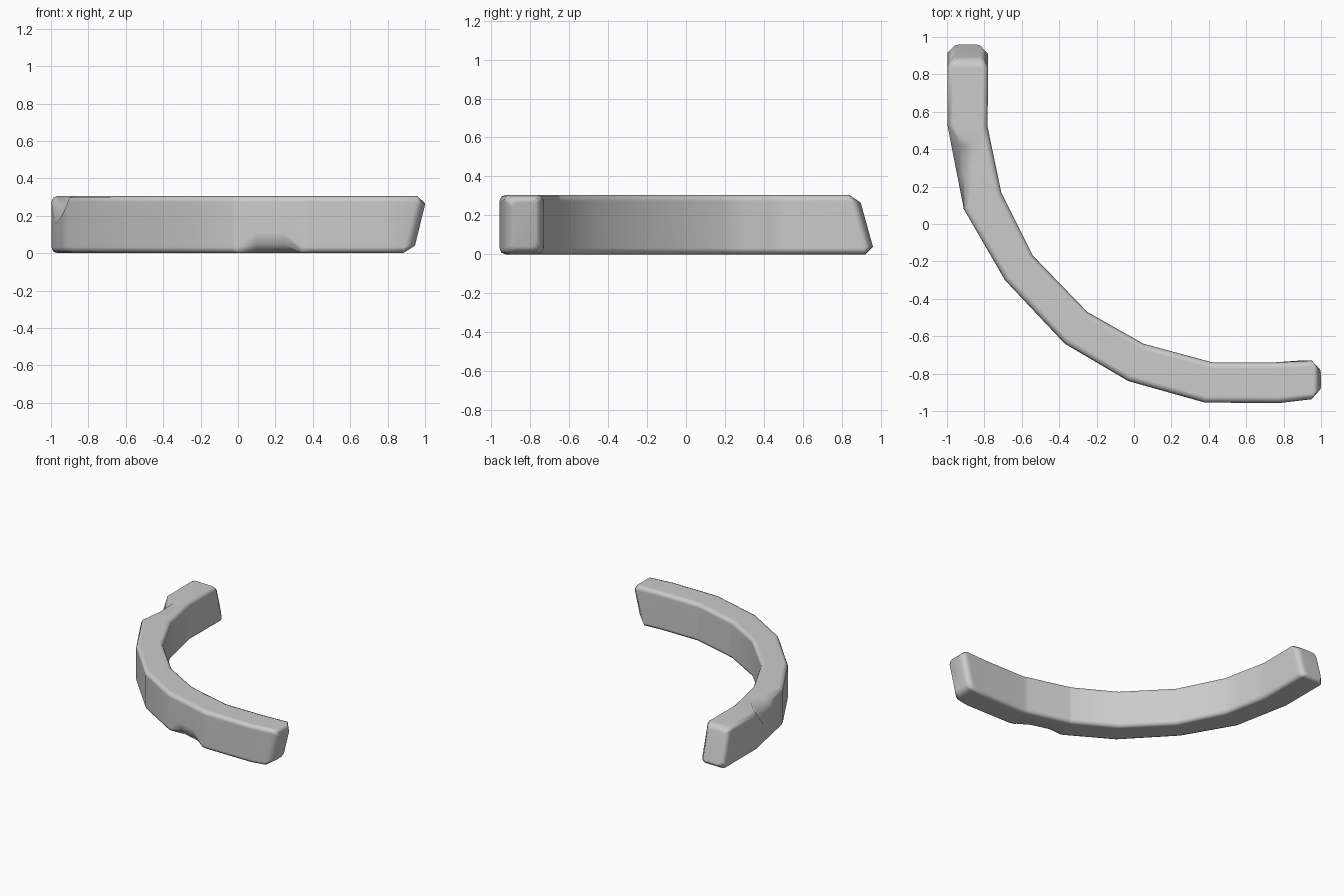
import bpy, bmesh
from mathutils import Vector

if "Cube" in bpy.data.objects:
    bpy.data.objects.remove(bpy.data.objects["Cube"])

H, R = 0.306, 0.032          # bar height, edge rounding
NONE = (R, R, 0.29)          # inward cut, vertical cut, mid-point factor


def section(outer, inner, top=NONE, bottom=NONE, inset=0.0, shear=(0, 0)):
    """Rounded rectangle between outer and inner plan points, with optional chipped outer corners."""
    o, i = Vector(outer), Vector(inner)
    d = (i - o).normalized()
    w = (i - o).length
    pts = []
    # corner order: outer bottom, inner bottom, inner top, outer top
    for side, up, (cu, cz, k), flip in ((0, 0, bottom, 0), (1, 0, NONE, 1), (1, 1, NONE, 0), (0, 1, top, 1)):
        arc = [(0, cz), (cu * k, cz * k), (cu, 0)]
        for u, z in (arc[::-1] if flip else arc):
            u = inset + u * (1 - inset * 4)
            z = inset + z * (1 - inset * 4)
            u = w - u if side else u
            z = H - z if up else z
            p = o + d * u + Vector(shear) * (z / H - 0.5)
            pts.append((p.x, p.y, z))
    return pts


def lerp(a, b, t):
    return tuple(x + (y - x) * t for x, y in zip(a, b))


# Plan corners of the bend: (outer, inner)
bend = [((-0.998, 0.53), (-0.783, 0.52)), ((-0.91, 0.08), (-0.71, 0.17)),
        ((-0.69, -0.30), (-0.54, -0.17)), ((-0.37, -0.64), (-0.25, -0.47)),
        ((-0.03, -0.84), (0.05, -0.64)), ((0.38, -0.955), (0.42, -0.74))]


def between(k, t, **kw):
    return section(lerp(bend[k][0], bend[k + 1][0], t), lerp(bend[k][1], bend[k + 1][1], t), **kw)


top_chip = (0.105, 0.15, 0.47)
low_chip = (0.06, 0.11, 0.4)
s1, s2 = (0, -0.085), (0.075, 0)     # slanted ends

rings = [
    # back end
    section((-1.0, 0.928), (-0.78, 0.928), inset=0.04, shear=s1),
    section((-0.998, 0.88), (-0.78, 0.875), shear=s1),
    section(*bend[0]),
    # chip in the upper outer edge
    between(0, 0.25, top=top_chip),
    between(0, 0.62, top=(0.08, 0.11, 0.47)),
    section(*bend[1]), section(*bend[2]), section(*bend[3]), section(*bend[4]),
    # chip in the lower outer edge
    between(4, 0.06),
    between(4, 0.3, bottom=low_chip),
    between(4, 0.66, bottom=low_chip),
    between(4, 0.9),
    section(*bend[5]),
    # front end
    section((0.78, -0.957), (0.75, -0.74)),
    section((0.92, -0.937), (0.92, -0.73), shear=s2),
    section((0.975, -0.925), (0.97, -0.735), inset=0.04, shear=s2),
]

bm = bmesh.new()
loops = [[bm.verts.new(p) for p in ring] for ring in rings]
n = len(loops[0])
for a, b in zip(loops, loops[1:]):
    for j in range(n):
        bm.faces.new((a[j], a[(j + 1) % n], b[(j + 1) % n], b[j]))
bm.faces.new(loops[0])
bm.faces.new(loops[-1])
bmesh.ops.recalc_face_normals(bm, faces=bm.faces)
for f in bm.faces:
    f.smooth = True

mesh = bpy.data.meshes.new("curved_stone_bar")
bm.to_mesh(mesh)
bm.free()
bar = bpy.data.objects.new("curved_stone_bar", mesh)
bpy.context.collection.objects.link(bar)

# Broad faces stay flat, rounded edges stay soft
wn = bar.modifiers.new("flat_broad_faces", 'WEIGHTED_NORMAL')
wn.weight = 60
